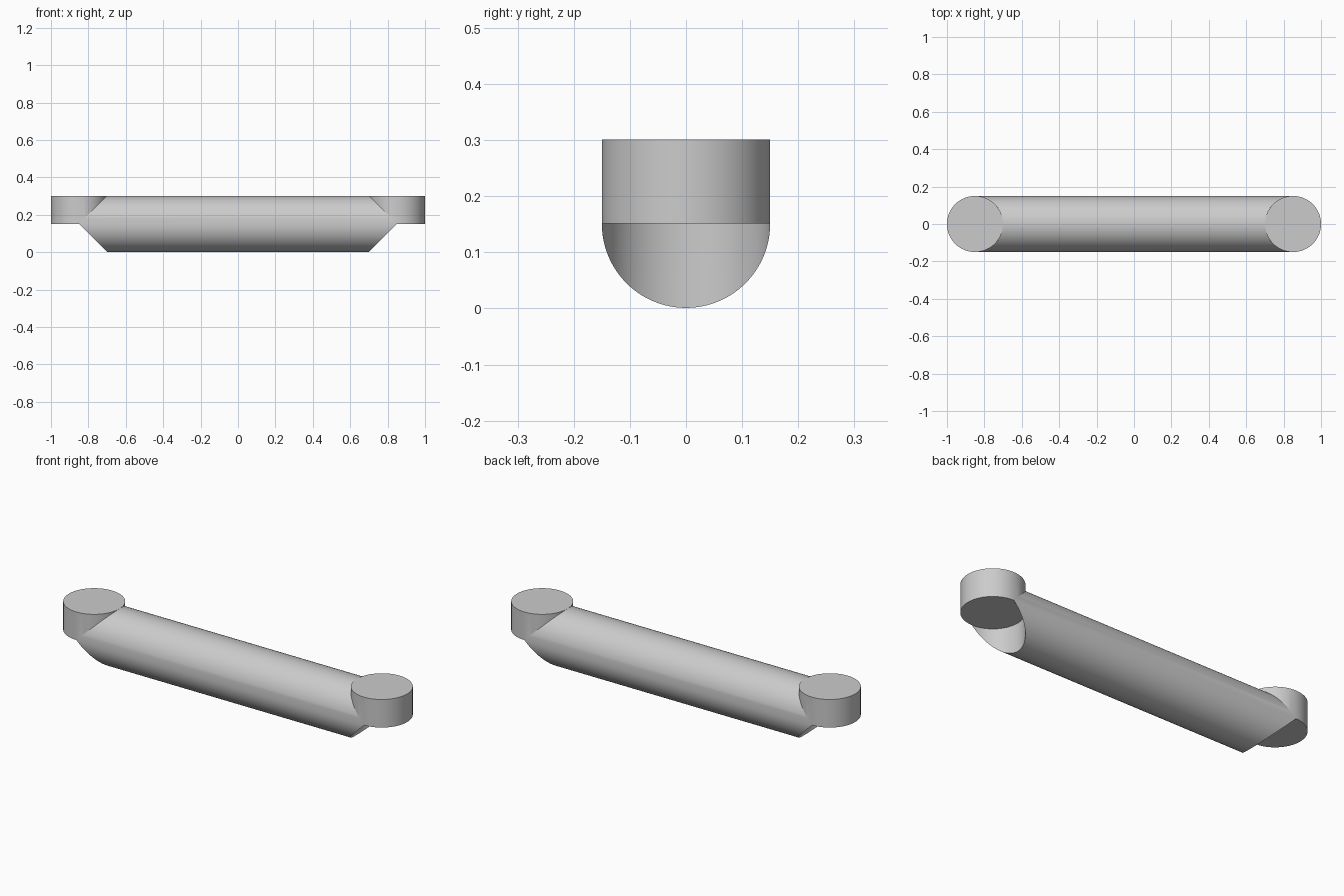
import bpy
import bmesh
import math

cube = bpy.data.objects.get("Cube")
if cube:
    bpy.data.objects.remove(cube, do_unlink=True)

RADIUS = 0.15      # of the bar and of both end discs
PIN_X = 0.85       # disc centres
MID = 0.151        # bar axis and underside of the discs
TOP = MID + RADIUS
STEPS = 48

grey = bpy.data.materials.new("plain grey")
grey.use_nodes = True
colour = (0.6, 0.6, 0.6, 1)
grey.diffuse_color = colour
grey.node_tree.nodes["Principled BSDF"].inputs["Base Color"].default_value = colour


def section(bm, angle):
    """One lengthwise slice: round bar with scooped ends, a disc on each end."""
    y, half = RADIUS * math.cos(angle), RADIUS * math.sin(angle)
    inner, outer = PIN_X - half, PIN_X + half
    side = [(inner, MID - half), (inner, MID), (outer, MID),
            (outer, TOP), (inner, TOP), (inner, MID + half)]
    outline = side + [(-x, z) for x, z in reversed(side)]
    return [bm.verts.new((x, y, z)) for x, z in outline]


# Loft the slices from back to front into one closed solid
bm = bmesh.new()
rows = [section(bm, math.pi * i / STEPS) for i in range(STEPS + 1)]
for a, b in zip(rows, rows[1:]):
    for j in range(len(a)):
        k = (j + 1) % len(a)
        bm.faces.new((a[j], a[k], b[k], b[j]))

# Weld collapsed corners and merge the flat disc faces
bmesh.ops.remove_doubles(bm, verts=bm.verts, dist=0.00005)
bmesh.ops.dissolve_degenerate(bm, edges=bm.edges, dist=0.00005)
bmesh.ops.dissolve_limit(bm, angle_limit=math.radians(0.5),
                         verts=bm.verts, edges=bm.edges)
bmesh.ops.recalc_face_normals(bm, faces=bm.faces)

mesh = bpy.data.meshes.new("link_bar")
bm.to_mesh(mesh)
bm.free()
mesh.materials.append(grey)
bar = bpy.data.objects.new("link_bar", mesh)
bpy.context.collection.objects.link(bar)

# Smooth curved walls, crisp seams
bpy.ops.object.select_all(action="DESELECT")
bar.select_set(True)
bpy.context.view_layer.objects.active = bar
bpy.ops.object.shade_smooth_by_angle(angle=math.radians(15))
